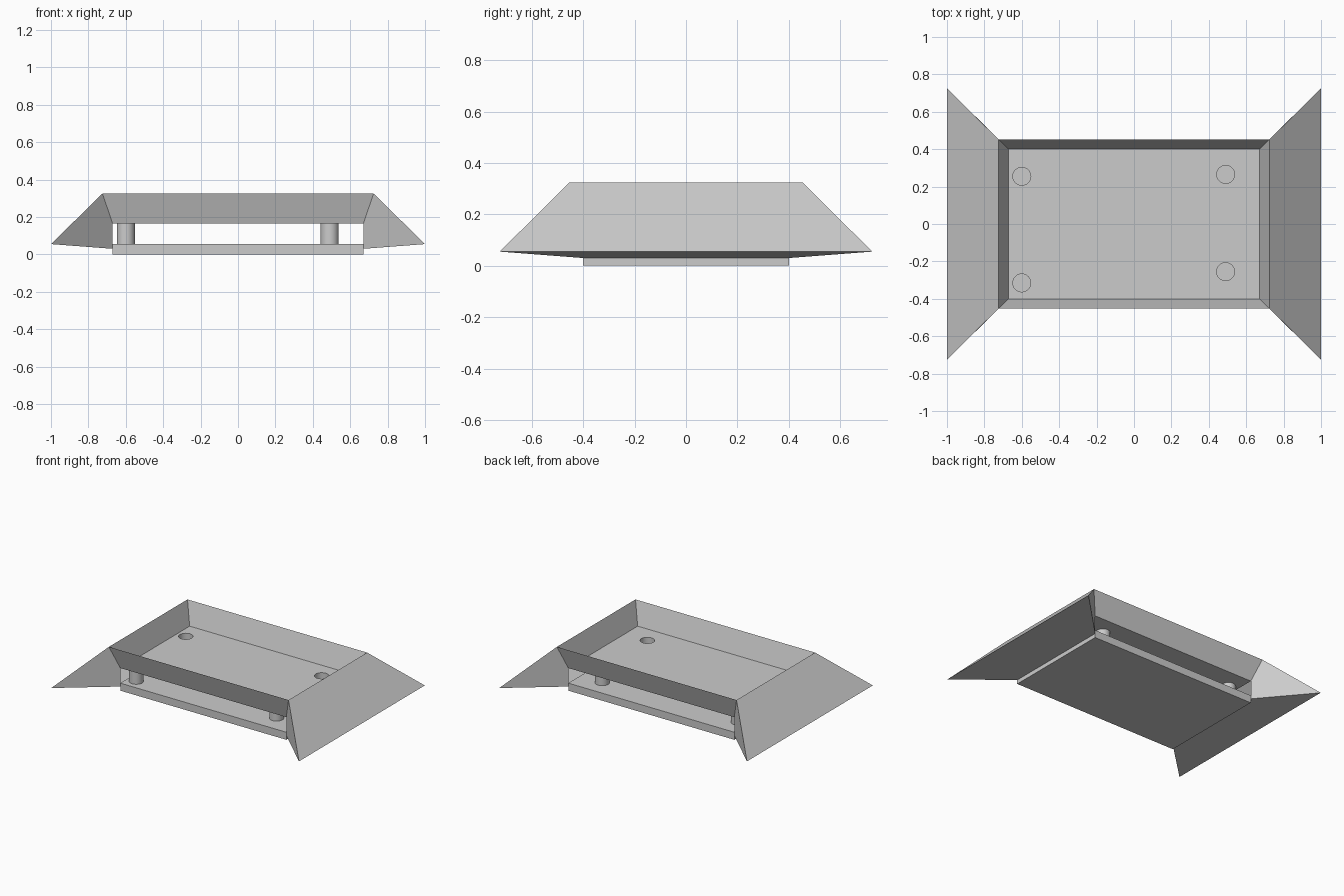
import bpy
import math

cube = bpy.data.objects.get("Cube")
if cube:
    bpy.data.objects.remove(cube, do_unlink=True)

# Key dimensions
X, Y = 0.67, 0.40            # half size of plate and tray floor
RIM_X, RIM_Y = 0.725, 0.453  # half size of tray rim
TIP_Y = 0.725                # half length of the wing edge
PLATE_TOP, FLOOR, RIM = 0.055, 0.165, 0.325
RADIUS = 0.048
POSTS = [(-0.6, 0.255), (0.49, 0.265), (0.49, -0.255), (-0.6, -0.315)]

grey = bpy.data.materials.new("plain_grey")
grey.use_nodes = True
colour = (0.6, 0.6, 0.6, 1)
grey.diffuse_color = colour
grey.node_tree.nodes["Principled BSDF"].inputs["Base Color"].default_value = colour


def add_mesh(name, verts, faces):
    mesh = bpy.data.meshes.new(name)
    mesh.from_pydata(verts, [], faces)
    mesh.materials.append(grey)
    obj = bpy.data.objects.new(name, mesh)
    bpy.context.collection.objects.link(obj)
    return obj


def circle(cx, cy, count=32):
    turns = [math.tau * i / count for i in range(count)]
    return [(cx + RADIUS * math.cos(t), cy + RADIUS * math.sin(t)) for t in turns]


# Base plate
bpy.ops.mesh.primitive_cube_add(size=1, location=(0, 0, PLATE_TOP / 2))
plate = bpy.context.object
plate.name = "base_plate"
plate.scale = (2 * X, 2 * Y, PLATE_TOP)
plate.data.materials.append(grey)

# Tray floor, with a round hole over each post
curve = bpy.data.curves.new("tray_floor", "CURVE")
curve.dimensions = "2D"
curve.fill_mode = "BOTH"
for loop in [[(-X, -Y), (X, -Y), (X, Y), (-X, Y)]] + [circle(*p) for p in POSTS]:
    spline = curve.splines.new("POLY")
    spline.points.add(len(loop) - 1)
    for point, (x, y) in zip(spline.points, loop):
        point.co = (x, y, 0, 1)
    spline.use_cyclic_u = True
curve.materials.append(grey)
floor = bpy.data.objects.new("tray_floor", curve)
floor.location.z = FLOOR
bpy.context.collection.objects.link(floor)
bpy.ops.object.select_all(action="DESELECT")
floor.select_set(True)
bpy.context.view_layer.objects.active = floor
bpy.ops.object.convert(target="MESH")

# Hollow posts between plate and floor
for number, (px, py) in enumerate(POSTS):
    ring = circle(px, py)
    n = len(ring)
    verts = [(x, y, z) for z in (PLATE_TOP, FLOOR) for x, y in ring]
    post = add_mesh(f"post_{number + 1}", verts,
                    [(i, (i + 1) % n, n + (i + 1) % n, n + i) for i in range(n)])
    post.data.shade_smooth()

# Sloping front and back walls of the tray
for name, s in (("front_wall", -1), ("back_wall", 1)):
    verts = [(-X, s * Y, FLOOR), (X, s * Y, FLOOR),
             (RIM_X, s * RIM_Y, RIM), (-RIM_X, s * RIM_Y, RIM)]
    add_mesh(name, verts, [(0, 1, 2, 3) if s < 0 else (3, 2, 1, 0)])

# Side wings: inner tray wall, outer slope, underside and mitred ends
for name, s in (("left_wing", 1), ("right_wing", -1)):
    profile = [(X, Y, FLOOR), (RIM_X, RIM_Y, RIM), (1, TIP_Y, PLATE_TOP), (X, Y, 0.03)]
    verts = [(s * x, e * y, z) for e in (-1, 1) for x, y, z in profile]
    faces = [(i, i + 1, i + 5, i + 4) for i in range(3)] + [(3, 2, 1, 0), (4, 5, 6, 7)]
    if s > 0:
        faces = [f[::-1] for f in faces]
    add_mesh(name, verts, faces)
